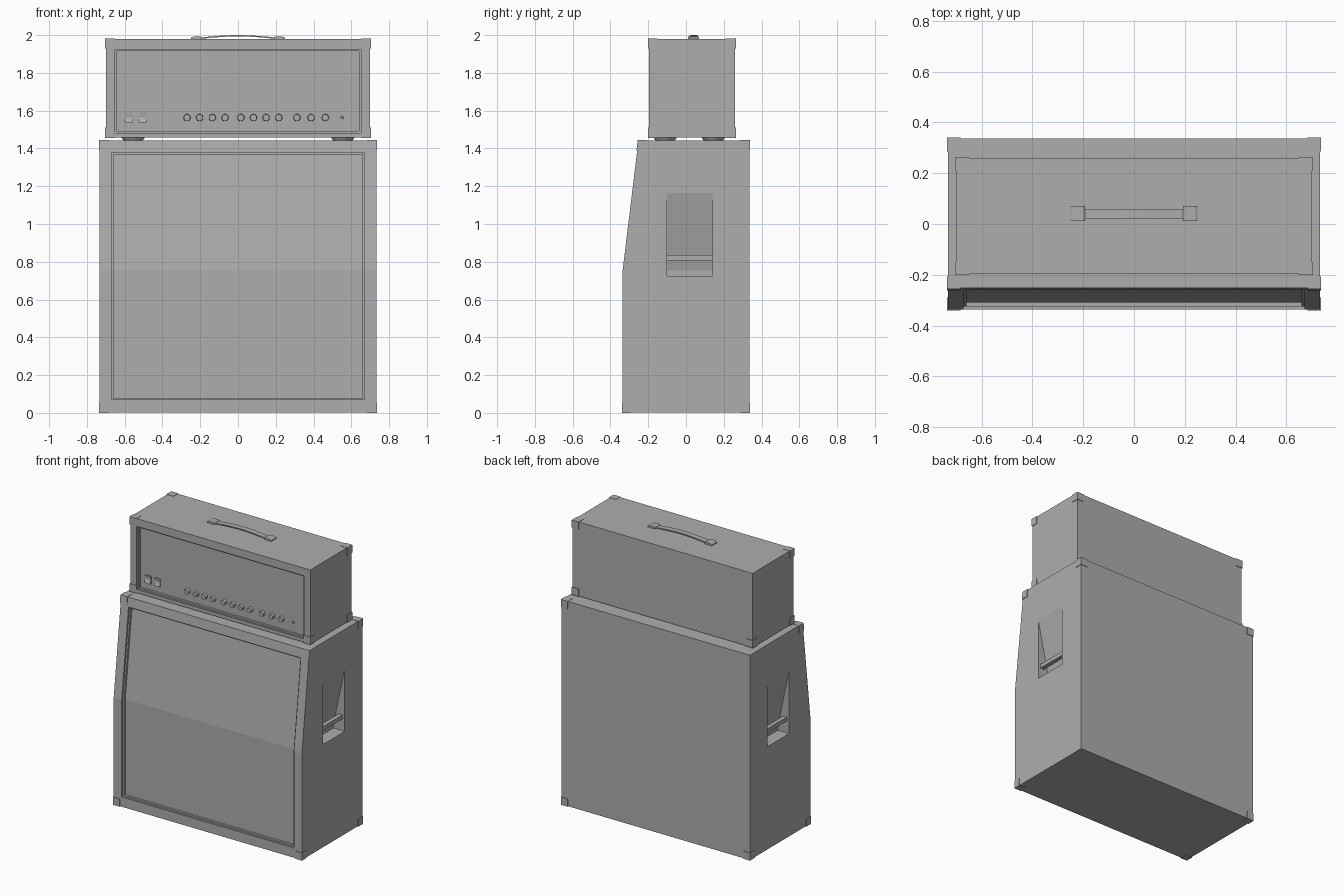
import bpy, bmesh, math
from mathutils import Matrix

if "Cube" in bpy.data.objects:
    bpy.data.objects.remove(bpy.data.objects["Cube"], do_unlink=True)

GREY = (0.42, 0.42, 0.42, 1)
mat = bpy.data.materials.new("plain_grey")
mat.use_nodes = True
mat.diffuse_color = GREY
mat.node_tree.nodes["Principled BSDF"].inputs["Base Color"].default_value = GREY


def finish(name, bm):
    bmesh.ops.recalc_face_normals(bm, faces=bm.faces)
    mesh = bpy.data.meshes.new(name)
    bm.to_mesh(mesh)
    bm.free()
    mesh.materials.append(mat)
    obj = bpy.data.objects.new(name, mesh)
    bpy.context.scene.collection.objects.link(obj)
    return obj


def prism(name, pts, axis, lo, hi):
    """Extrude a (y, z) outline along x, or an (x, z) outline along y."""
    bm = bmesh.new()
    place = (lambda p, t: (t, p[0], p[1])) if axis == "x" else (lambda p, t: (p[0], t, p[1]))
    a = [bm.verts.new(place(p, lo)) for p in pts]
    b = [bm.verts.new(place(p, hi)) for p in pts]
    bm.faces.new(a)
    bm.faces.new(b)
    for i in range(len(pts)):
        j = (i + 1) % len(pts)
        bm.faces.new((a[i], a[j], b[j], b[i]))
    return finish(name, bm)


def box(name, x, y, z):
    return prism(name, [(y[0], z[0]), (y[1], z[0]), (y[1], z[1]), (y[0], z[1])], "x", *x)


def disc(name, loc, r_low, r_high, depth, turn=0, sides=24):
    bm = bmesh.new()
    bmesh.ops.create_cone(bm, cap_ends=True, segments=sides, radius1=r_low, radius2=r_high,
                          depth=depth, matrix=Matrix.Translation(loc) @ Matrix.Rotation(turn, 4, "X"))
    obj = finish(name, bm)
    bpy.ops.object.select_all(action="DESELECT")
    obj.select_set(True)
    bpy.context.view_layer.objects.active = obj
    bpy.ops.object.shade_smooth_by_angle(angle=math.radians(40))
    return obj


def cut(obj, cutter):
    mod = obj.modifiers.new("cut", "BOOLEAN")
    mod.operation, mod.solver, mod.object = "DIFFERENCE", "EXACT", cutter
    bpy.context.view_layer.update()
    result = bpy.data.meshes.new_from_object(obj.evaluated_get(bpy.context.evaluated_depsgraph_get()))
    obj.modifiers.clear()
    obj.data = result
    bpy.data.objects.remove(cutter, do_unlink=True)


KINK, TOP = 0.75, 1.442


def cab_front(z):
    return -0.336 + 0.084 * max(0, z - KINK) / (TOP - KINK)


def head_front(z):
    return -0.197


def recess(obj, front, half, z0, z1):
    """Stepped recess: a narrow piping ledge, then the deeper front panel."""
    for inset, depth in ((0, 0.012), (0.01, 0.027)):
        lo, hi = z0 + inset, z1 - inset
        levels = [lo, KINK, hi] if lo < KINK < hi else [lo, hi]
        pts = [(front(z) + depth, z) for z in levels]
        pts += [(front(hi) - 0.1, hi), (-0.5, lo)]
        cut(obj, prism("cutter", pts, "x", inset - half, half - inset))


# Slant-front cabinet
cabinet = prism("cabinet", [(-0.336, 0.002), (0.336, 0.002), (0.336, TOP),
                            (cab_front(TOP), TOP), (-0.336, KINK)], "x", -0.732, 0.732)
recess(cabinet, cab_front, 0.67, 0.07, 1.377)

# Side grips: wedge-shaped pocket with a bar across it
for s, side in ((1, "left"), (-1, "right")):
    wedge = [(s * 0.732, 1.165), (s * 0.645, 0.755), (s * 0.645, 0.725),
             (s * 0.8, 0.725), (s * 0.8, 1.165)]
    cut(cabinet, prism("cutter", wedge, "y", -0.1, 0.14))
    x = sorted((s * 0.685, s * 0.715))
    box(side + "_grip_bar", x, (-0.1, 0.14), (0.808, 0.836))

# Amplifier head
head = box("head", (-0.7, 0.7), (-0.197, 0.26), (1.458, 1.98))
recess(head, head_front, 0.65, 1.482, 1.925)


# Corner protectors
def corners(name, half, front, back, z0, z1):
    size, lip = 0.05, 0.004
    for s in (-1, 1):
        x = sorted((s * (half + lip), s * (half - size)))
        for lo, hi in ((z0 - lip, z0 + size), (z1 - size, z1 + lip)):
            a, b = front(lo) - lip, front(hi) - lip
            prism(name + "_front_corner", [(a, lo), (a + size, lo), (b + size, hi), (b, hi)], "x", *x)
            box(name + "_back_corner", x, (back - size, back + lip), (lo, hi))


corners("cabinet", 0.732, cab_front, 0.336, 0.004, TOP - 0.002)
corners("head", 0.7, head_front, 0.26, 1.46, 1.978)

# Feet under the head
for x in (-0.555, 0.555):
    for y in (-0.11, 0.145):
        disc("head_foot", (x, y, 1.45), 0.05, 0.063, 0.02)

# Control knobs and indicator lamp
panel = head_front(0) + 0.027
for start, count, step in ((-0.27, 4, 0.067), (0.015, 4, 0.067), (0.312, 3, 0.075)):
    for i in range(count):
        disc("knob", (start + i * step, panel - 0.009, 1.563), 0.019, 0.017, 0.022, math.pi / 2)
disc("indicator_lamp", (0.55, panel - 0.003, 1.563), 0.009, 0.007, 0.01, math.pi / 2, 12)

# Rocker switches
for x in (-0.578, -0.505):
    prism("rocker_switch", [(panel + 0.003, 1.537), (panel - 0.014, 1.537), (panel - 0.005, 1.565),
                            (panel - 0.008, 1.59), (panel + 0.003, 1.59)], "x", x - 0.023, x + 0.023)

# Carrying handle: bowed strap between two end caps
N = 16
arc = [(-0.21 + 0.42 * i / N, 1.986 + 0.014 * math.sin(math.pi * i / N)) for i in range(N + 1)]
prism("handle_strap", arc + [(x, z - 0.007) for x, z in reversed(arc)], "y", 0.02, 0.06)
for s in (-1, 1):
    cap = [(s * 0.25, 1.978), (s * 0.25, 1.986), (s * 0.242, 1.991),
           (s * 0.2, 1.993), (s * 0.193, 1.989), (s * 0.193, 1.978)]
    prism("handle_cap", cap, "y", 0.011, 0.07)
